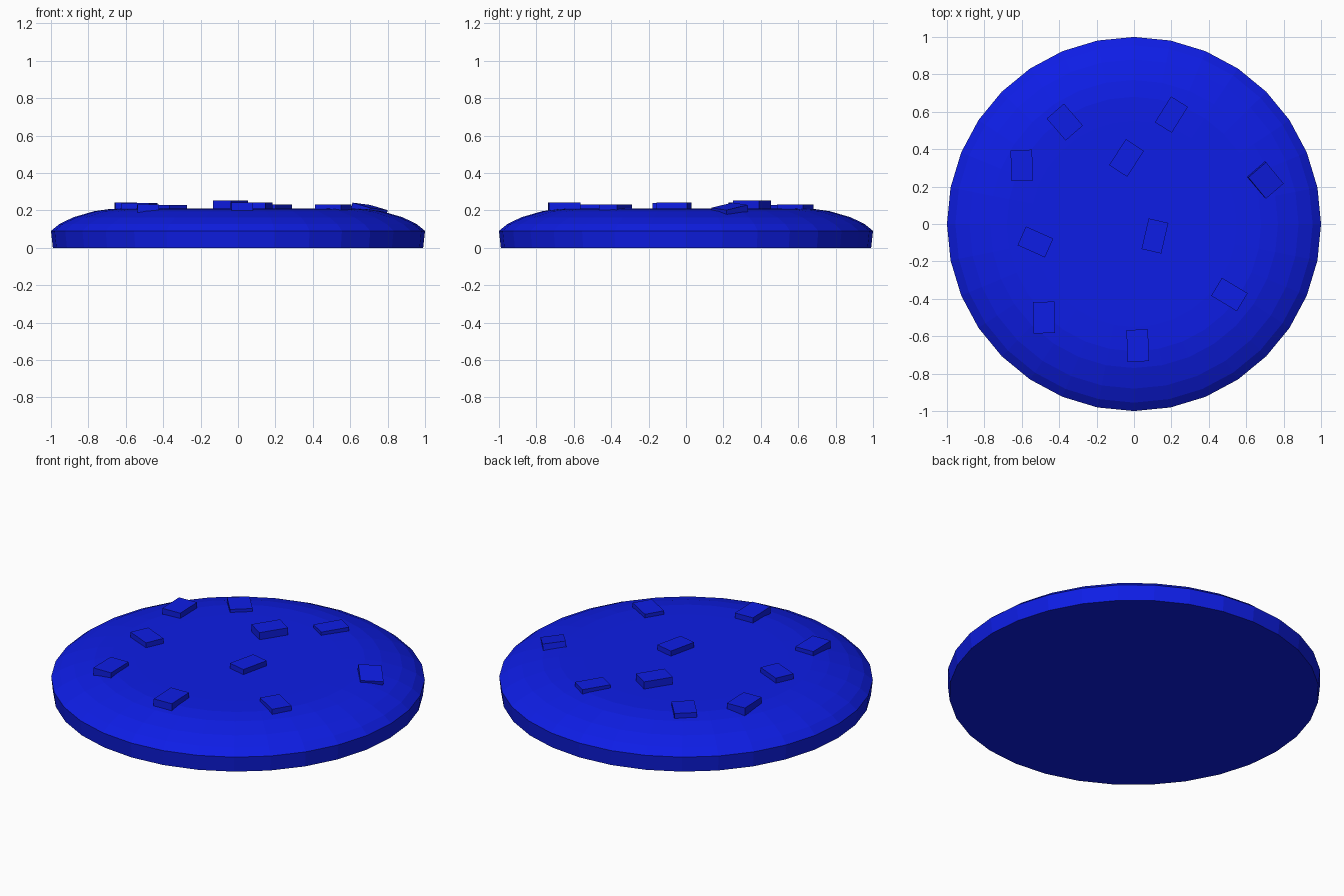
import bpy, bmesh, math
from mathutils import Matrix, Vector

if "Cube" in bpy.data.objects:
    bpy.data.objects.remove(bpy.data.objects["Cube"])

blue = bpy.data.materials.new("blue")
blue.diffuse_color = (0.0043, 0.0123, 0.787, 1)
blue.use_nodes = True
blue.node_tree.nodes["Principled BSDF"].inputs["Base Color"].default_value = blue.diffuse_color


def finish(bm, name):
    bmesh.ops.recalc_face_normals(bm, faces=bm.faces)
    mesh = bpy.data.meshes.new(name)
    bm.to_mesh(mesh)
    bm.free()
    mesh.materials.append(blue)
    obj = bpy.data.objects.new(name, mesh)
    bpy.context.collection.objects.link(obj)
    return obj


# Cookie body: 32-sided rings following a domed profile (radius, height)
SIDES = 32
profile = [(0.99, 0), (1.0, 0.09), (0.955, 0.127), (0.88, 0.163),
           (0.77, 0.195), (0.68, 0.208), (0.55, 0.211)]
bm = bmesh.new()
rings = [[bm.verts.new((r * math.cos(2 * math.pi * i / SIDES),
                        r * math.sin(2 * math.pi * i / SIDES), z))
          for i in range(SIDES)] for r, z in profile]
for low, high in zip(rings, rings[1:]):
    for i in range(SIDES):
        j = (i + 1) % SIDES
        bm.faces.new((low[i], low[j], high[j], high[i]))
bm.faces.new(rings[0])
bm.faces.new(rings[-1])
finish(bm, "cookie_body")


# Chocolate chip: small block lying along the surface normal
def chip(x, y, top, angle, length=0.165, width=0.115, normal=(0, 0, 1)):
    height = 0.06
    bm = bmesh.new()
    bmesh.ops.create_cube(bm, size=1, matrix=Matrix.Diagonal((length, width, height, 1)))
    tilt = Vector((0, 0, 1)).rotation_difference(Vector(normal)).to_matrix().to_4x4()
    bm.transform(tilt @ Matrix.Rotation(math.radians(angle), 4, 'Z'))
    obj = finish(bm, "chocolate_chip")
    obj.location = (x, y, top - height / 2)


chip(-0.37, 0.545, 0.228, -49, 0.155, 0.122)
chip(0.20, 0.585, 0.23, 58, 0.163, 0.106)
chip(-0.04, 0.353, 0.253, 57)
chip(-0.60, 0.313, 0.241, 92)
chip(0.70, 0.235, 0.222, -50, 0.15, 0.125, (0.2, -0.08, 1))
chip(-0.527, -0.096, 0.24, -24, 0.16, 0.11)
chip(0.112, -0.064, 0.241, 77, 0.168, 0.108)
chip(0.51, -0.377, 0.232, -31, 0.16, 0.112)
chip(-0.48, -0.50, 0.232, 91, 0.168)
chip(0.02, -0.65, 0.241, 92, 0.17)
